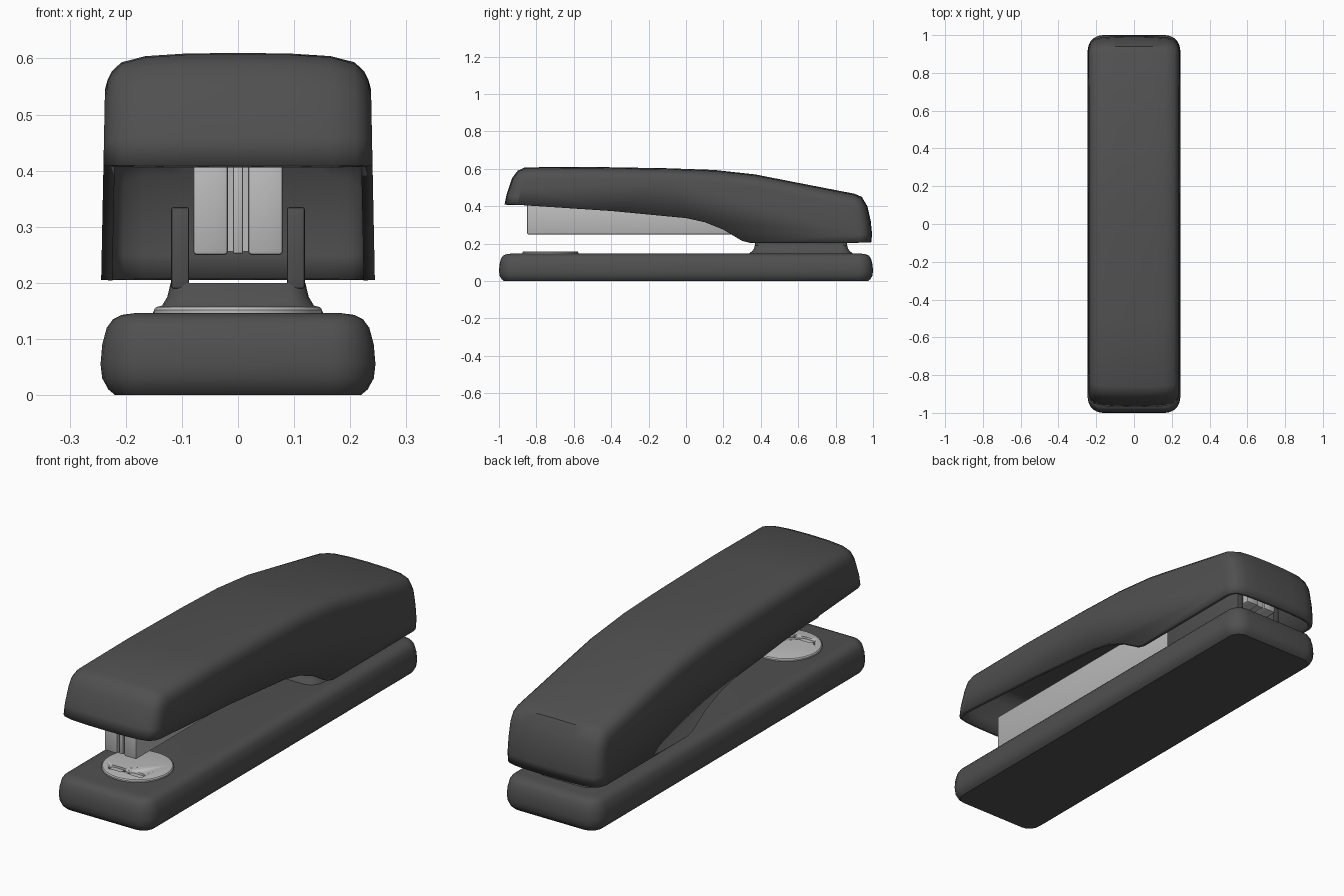
import bpy, bmesh, math

if "Cube" in bpy.data.objects:
    bpy.data.objects.remove(bpy.data.objects["Cube"])


def material(name, v):
    m = bpy.data.materials.new(name)
    m.diffuse_color = (v, v, v, 1)
    m.use_nodes = True
    m.node_tree.nodes["Principled BSDF"].inputs["Base Color"].default_value = m.diffuse_color
    return m


DARK = material("dark_plastic", 0.08)
STEEL = material("steel", 0.5)


def finish(bm, name, mat, angle=35):
    me = bpy.data.meshes.new(name)
    bm.to_mesh(me)
    bm.free()
    ob = bpy.data.objects.new(name, me)
    bpy.context.collection.objects.link(ob)
    me.materials.append(mat)
    bpy.ops.object.select_all(action='DESELECT')
    ob.select_set(True)
    bpy.context.view_layer.objects.active = ob
    bpy.ops.object.shade_smooth_by_angle(angle=math.radians(angle))
    return ob


def rounded_stack(name, mat, hx, hy, r, levels, cx=0, cy=0, seg=5):
    """Stack of rounded rectangles; levels are (z, outward growth)."""
    bm = bmesh.new()
    rings = []
    for z, g in levels:
        ring = []
        for q, (sx, sy) in enumerate([(1, 1), (-1, 1), (-1, -1), (1, -1)]):
            for i in range(seg + 1):
                a = math.pi / 2 * (q + i / seg)
                ring.append(bm.verts.new((cx + sx * (hx - r) + (r + g) * math.cos(a),
                                          cy + sy * (hy - r) + (r + g) * math.sin(a), z)))
        rings.append(ring)
    n = len(rings[0])
    for a, b in zip(rings, rings[1:]):
        for i in range(n):
            j = (i + 1) % n
            bm.faces.new((a[i], a[j], b[j], b[i]))
    bm.faces.new(rings[0][::-1])
    bm.faces.new(rings[-1])
    return finish(bm, name, mat)


def box(name, mat, x0, x1, y0, y1, z0, z1, bevel=0.0):
    bm = bmesh.new()
    bmesh.ops.create_cube(bm, size=1)
    for v in bm.verts:
        v.co = ((x0 + x1) / 2 + v.co.x * (x1 - x0),
                (y0 + y1) / 2 + v.co.y * (y1 - y0),
                (z0 + z1) / 2 + v.co.z * (z1 - z0))
    if bevel:
        bmesh.ops.bevel(bm, geom=bm.edges[:], offset=bevel, segments=2,
                        profile=0.5, affect='EDGES')
    return finish(bm, name, mat)


# Base: flat-bottomed slab with bulging sides
rounded_stack("base", DARK, 0.245, 1.0, 0.08,
              [(0, -0.026), (0.01, -0.014), (0.03, -0.003), (0.055, 0), (0.09, -0.003),
               (0.12, -0.011), (0.135, -0.022), (0.143, -0.038), (0.146, -0.06)])

# Top cover: outer outline (y, z) paired with where it meets the flat side (y, z)
RIM = [(-0.97, 0.41, -0.90, 0.408), (-0.96, 0.46, -0.895, 0.45), (-0.93, 0.55, -0.875, 0.50),
       (-0.90, 0.59, -0.86, 0.53), (-0.86, 0.608, -0.83, 0.54), (-0.5, 0.61, -0.5, 0.545),
       (-0.1, 0.603, -0.1, 0.537), (0.15, 0.594, 0.14, 0.527), (0.37, 0.57, 0.36, 0.505),
       (0.6, 0.525, 0.59, 0.46), (0.9, 0.467, 0.88, 0.40), (0.94, 0.45, 0.905, 0.385),
       (0.97, 0.40, 0.915, 0.36), (0.988, 0.32, 0.922, 0.30), (0.995, 0.25, 0.925, 0.25),
       (0.99, 0.205, 0.923, 0.205)]
LOWER = [(0.34, 0.205), (0.3, 0.215), (0.2, 0.275), (0.1, 0.315), (0, 0.337), (-0.4, 0.375)]
SECTION = [(0, 0), (0.4, 0.02), (0.7, 0.09), (0.88, 0.26), (0.95, 0.5), (0.98, 0.72), (1, 1)]


def half_width(z):
    return 0.244 - 0.02 * (z - 0.2)


bm = bmesh.new()
columns = [(-f, t) for f, t in SECTION[:0:-1]] + SECTION
loops = []
for f, t in columns:
    loop = []
    for y, z, iy, iz in RIM:
        zz = z + (iz - z) * t
        loop.append(bm.verts.new((f * half_width(zz), y + (iy - y) * t, zz)))
    loops.append(loop)
for a, b in zip(loops, loops[1:]):
    for i in range(len(RIM) - 1):
        bm.faces.new((a[i], b[i], b[i + 1], a[i + 1]))
for s, loop in ((-1, loops[0]), (1, loops[-1])):
    low = [bm.verts.new((s * half_width(z), y, z)) for y, z in LOWER]
    ring = loop + low
    bm.faces.new(ring if s < 0 else ring[::-1])
bmesh.ops.recalc_face_normals(bm, faces=bm.faces[:])
top = max(bm.faces, key=lambda f: f.calc_center_median().z)
if top.normal.z < 0:
    bmesh.ops.reverse_faces(bm, faces=bm.faces[:])
cover = finish(bm, "top_cover", DARK)
shell = cover.modifiers.new("shell", 'SOLIDIFY')
shell.thickness = 0.02
shell.offset = -1

# Hinge bracket: flared foot and two upright walls
rounded_stack("hinge_foot", DARK, 0.12, 0.245, 0.03,
              [(0.14, 0.035), (0.15, 0.03), (0.16, 0.015), (0.175, 0.006), (0.2, 0)], cy=0.615)
for side, s in (("left", -1), ("right", 1)):
    x0, x1 = sorted((s * 0.087, s * 0.119))
    box("hinge_wall_" + side, DARK, x0, x1, 0.37, 0.86, 0.19, 0.335, 0.004)
    # Staple magazine rails
    x0, x1 = sorted((s * 0.018, s * 0.08))
    box("magazine_rail_" + side, STEEL, x0, x1, -0.85, 0.88, 0.25, 0.42, 0.006)
box("magazine_core", STEEL, -0.02, 0.02, -0.83, 0.87, 0.256, 0.418)
box("magazine_ridge", STEEL, -0.009, 0.009, -0.845, -0.82, 0.252, 0.415, 0.003)

# Anvil: round plate with two staple-forming slots
anvil = rounded_stack("anvil_plate", STEEL, 0.15, 0.15, 0.1499,
                      [(0.14, 0), (0.152, 0), (0.157, -0.004), (0.159, -0.012)], cy=-0.725, seg=8)
for side, s in (("left", -1), ("right", 1)):
    cutter = rounded_stack("slot_cutter_" + side, STEEL, 0.038, 0.018, 0.0175,
                           [(0.15, 0), (0.17, 0)], cx=s * 0.05, cy=-0.805)
    cutter.hide_render = True
    cutter.hide_viewport = True
    cut = anvil.modifiers.new("slot_" + side, 'BOOLEAN')
    cut.operation = 'DIFFERENCE'
    cut.solver = 'EXACT'
    cut.object = cutter
